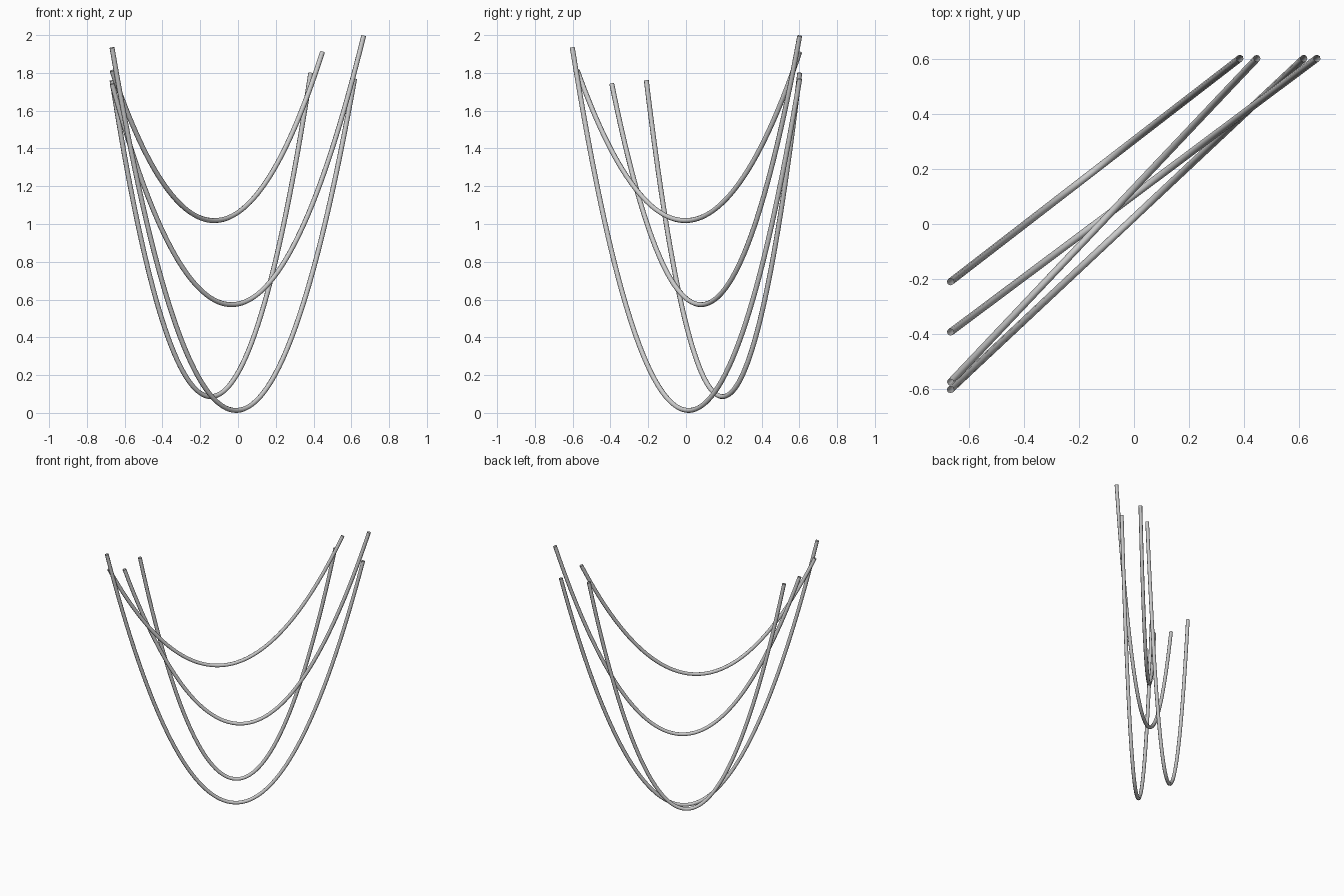
import bpy
from math import sqrt, radians
from mathutils import Vector

if "Cube" in bpy.data.objects:
    bpy.data.objects.remove(bpy.data.objects["Cube"])

RADIUS = 0.013


def hanging_cable(name, start, end, low):
    """Round open-ended cable hanging in a parabola between two points, lowest centre height = low."""
    p0, p1 = Vector(start), Vector(end)
    ctrl = (p0 + p1) / 2
    ctrl.z = low - sqrt((p0.z - low) * (p1.z - low))

    curve = bpy.data.curves.new(name, 'CURVE')
    curve.dimensions = '3D'
    curve.bevel_depth = RADIUS
    curve.bevel_resolution = 2
    spline = curve.splines.new('BEZIER')
    spline.bezier_points.add(1)
    spline.resolution_u = 64
    for point, pos in zip(spline.bezier_points, (p0, p1)):
        handle = pos + (ctrl - pos) * 2 / 3
        point.handle_left_type = point.handle_right_type = 'FREE'
        point.co = pos
        point.handle_left = handle if pos is p1 else pos
        point.handle_right = handle if pos is p0 else pos

    obj = bpy.data.objects.new(name, curve)
    bpy.context.collection.objects.link(obj)
    bpy.ops.object.select_all(action='DESELECT')
    obj.select_set(True)
    bpy.context.view_layer.objects.active = obj
    bpy.ops.object.convert(target='MESH')
    bpy.ops.object.shade_smooth_by_angle(angle=radians(65))


# Four slack cables, each between a point on the left side and one on the back
hanging_cable("cable_high", (-0.667, -0.575, 1.812), (0.447, 0.602, 1.91), 1.018)
hanging_cable("cable_middle", (-0.667, -0.393, 1.742), (0.665, 0.602, 1.996), 0.573)
hanging_cable("cable_short_low", (-0.667, -0.21, 1.76), (0.385, 0.602, 1.80), 0.086)
hanging_cable("cable_long_low", (-0.667, -0.602, 1.934), (0.617, 0.602, 1.768), RADIUS)
